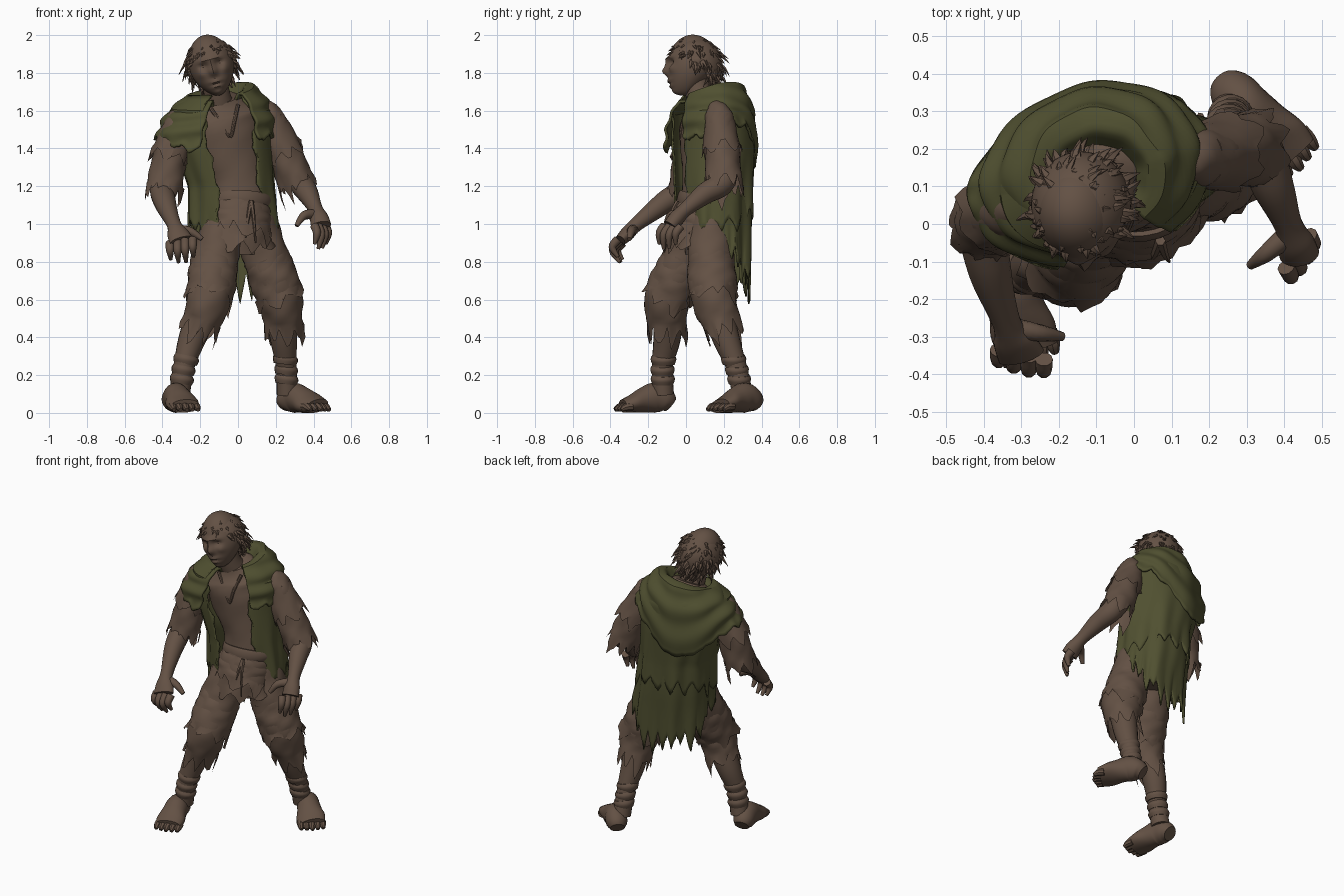
import bpy, bmesh, math, random
from mathutils import Vector, Matrix

if "Cube" in bpy.data.objects:
    bpy.data.objects.remove(bpy.data.objects["Cube"])

random.seed(7)
X = Vector((1, 0, 0))
YAW = math.radians(18)                      # body is turned a little to +x
SIDE = Vector((math.cos(YAW), math.sin(YAW), 0))
BACK = Vector((-math.sin(YAW), math.cos(YAW), 0))


def material(name, rgb):
    m = bpy.data.materials.new(name)
    m.diffuse_color = (*rgb, 1)
    m.use_nodes = True
    m.node_tree.nodes["Principled BSDF"].inputs["Base Color"].default_value = m.diffuse_color
    return m


BROWN = material("dull brown", (0.125, 0.082, 0.058))
GREEN = material("moss green", (0.08, 0.08, 0.03))


def finish(bm, name, mat, thick=0):
    bmesh.ops.recalc_face_normals(bm, faces=bm.faces)
    me = bpy.data.meshes.new(name)
    bm.to_mesh(me)
    bm.free()
    ob = bpy.data.objects.new(name, me)
    bpy.context.collection.objects.link(ob)
    me.materials.append(mat)
    if thick:
        s = ob.modifiers.new("thickness", 'SOLIDIFY')
        s.thickness, s.offset = thick, 0
    return ob


def spline(pts, k):
    """Catmull-Rom through tuples (x, y, z, ra, rb)."""
    P = [pts[0]] + list(pts) + [pts[-1]]
    out = []
    for i in range(1, len(P) - 2):
        for j in range(k):
            t = j / k
            out.append([0.5 * (2*b + (c-a)*t + (2*a-5*b+4*c-d)*t*t + (3*b-a-3*c+d)*t**3)
                        for a, b, c, d in zip(P[i-1], P[i], P[i+1], P[i+2])])
    return out + [list(pts[-1])]


def teeth(n, depth, period=4):
    """Torn edge: pointed shreds of uneven length and width."""
    out = []
    while len(out) < n:
        p, h = period + random.randint(-1, 2), random.uniform(.35, 1)
        out += [depth * (h * (1 - abs(2*i/p - 1)) + random.uniform(-.1, .1)) for i in range(p)]
    return out[:n]


def loft(bm, pts, n=20, ref=X, hem=0, wrinkle=0, k=5):
    """Tube along pts; hem > 0 leaves a torn open end, wrinkle adds cloth folds."""
    pts = spline([p if len(p) == 5 else (*p, p[3]) for p in pts], k)
    C = [Vector(p[:3]) for p in pts]
    ph, jag, rings = random.uniform(0, 6), teeth(n, hem), []
    for i, p in enumerate(pts):
        t = (C[min(i+1, len(C)-1)] - C[max(i-1, 0)]).normalized()
        u = (ref - t * ref.dot(t)).normalized()
        v = t.cross(u)
        ring = []
        for j in range(n):
            a = math.tau * j / n
            w = 1 + wrinkle * (math.sin(3*a + i*1.1 + ph) + .7 * math.sin(5*a - i*1.7 + ph))
            co = C[i] + u * (p[3]*w*math.cos(a)) + v * (p[4]*w*math.sin(a))
            if hem and i == len(pts) - 1:
                co += t * jag[j] + (co - C[i]) * random.uniform(-.05, .12)
            ring.append(bm.verts.new(co))
        rings.append(ring)
    for r, q in zip(rings, rings[1:]):
        for j in range(n):
            bm.faces.new((r[j], r[(j+1) % n], q[(j+1) % n], q[j]))
    bm.faces.new(rings[0])
    if not hem:
        bm.faces.new(rings[-1])


def tube(name, pts, mat=BROWN, **kw):
    bm = bmesh.new()
    loft(bm, pts, **kw)
    return finish(bm, name, mat)


def sheet(name, f, nu, nv, mat, thick):
    """Open cloth sheet from f(column 0..1, column index, row 0..1)."""
    bm = bmesh.new()
    g = [[bm.verts.new(f(i/nu, i, j/nv)) for j in range(nv+1)] for i in range(nu+1)]
    for i in range(nu):
        for j in range(nv):
            bm.faces.new((g[i][j], g[i+1][j], g[i+1][j+1], g[i][j+1]))
    return finish(bm, name, mat, thick)


def sample(table, s):
    """Linear lookup in rows (key, values...) with rising key."""
    for a, b in zip(table, table[1:]):
        if s <= b[0]:
            t = max(0, (s - a[0]) / (b[0] - a[0]))
            return [p + (q-p)*t for p, q in zip(a[1:], b[1:])]
    return table[-1][1:]


# --- tunic body, belt and torn skirt
tube("tunic", [(.02, .1, .84, .13, .1), (.02, .1, 1.05, .155, .13), (0, .12, 1.25, .16, .135),
               (-.06, .13, 1.45, .2, .16), (-.09, .13, 1.58, .21, .15), (-.1, .1, 1.67, .1, .09)],
     n=32, ref=SIDE, wrinkle=.012)
tube("belt", [(.02, .1, 1.1, .162, .14), (.02, .1, 1.12, .17, .147), (.02, .105, 1.14, .163, .141)], n=32, ref=SIDE, k=3)
for i, (z, r) in enumerate([(.97, .178), (.9, .185)]):
    tube(f"tunic_skirt_{i+1}", [(.02, .1, 1.12, .15, .135), (.01, .08, 1.04, .17, .155), (0, .065, z, r, .17)],
         n=44, ref=SIDE, hem=.12, wrinkle=.025)
bm = bmesh.new()
for dx, dz in ((-.015, -.17), (.012, -.2)):
    loft(bm, [(.07, -.045, 1.12, .014), (.07+dx, -.08, 1.04, .01), (.07+dx*2, -.1, 1.1+dz, .004)], n=6)
finish(bm, "belt_tie", BROWN)
tube("collar_edge", [(-.15, .01, 1.62, .01), (-.08, -.02, 1.52, .01), (-.04, -.03, 1.46, .008),
                     (-.02, -.015, 1.54, .01), (0, .035, 1.63, .01)], n=8)
tube("neck", [(-.09, .12, 1.58, .09), (-.11, .07, 1.68, .07), (-.13, .05, 1.78, .07)])

# --- legs: torn trousers, bare shins, wraps, feet
LEGS = {
    "right": ([(-.07, .06, 1.02, .11, .12), (-.12, .0, .82, .125), (-.15, -.095, .62, .118, .125), (-.195, -.1, .47, .1)],
              [(-.16, -.09, .6, .085), (-.24, -.1, .4, .073), (-.285, -.125, .25, .056), (-.31, -.12, .1, .056)],
              Vector((-.345, -.105, 0)), Vector((-.28, -.338, 0))),
    "left": ([(.09, .13, 1.02, .11, .12), (.15, .13, .82, .122), (.22, .145, .62, .118, .122), (.24, .19, .47, .1)],
             [(.22, .15, .6, .085), (.24, .21, .4, .072), (.255, .265, .25, .055), (.26, .3, .1, .055)],
             Vector((.258, .355, 0)), Vector((.42, .175, 0)))}
for side, (cloth, skin, heel, toe) in LEGS.items():
    tube(side + "_trouser_leg", cloth, n=38, hem=.14, wrinkle=.03, k=6)
    a, b = cloth[1], cloth[2]
    tube(side + "_trouser_patch", [(*a[:3], .12), (*[(p+q)/2 for p, q in zip(a[:3], b[:3])], .13), (*b[:3], .126)],
         n=30, hem=.1, wrinkle=.03)
    tube(side + "_shin", skin)
    bm = bmesh.new()
    for z in (.18, .23, .285):
        x, y, r = sample([(s[2], s[0], s[1], s[3]) for s in reversed(skin)], z)
        loft(bm, [(x-.004, y, z-.028, r), (x, y, z, r+.009), (x+.004, y, z+.02, r)], n=18, k=3)
    finish(bm, side + "_ankle_wraps", BROWN)
    bm = bmesh.new()
    prof = [(-.1, .045, .045), (.02, .063, .065), (.25, .068, .08), (.5, .075, .068), (.75, .088, .05), (.98, .08, .036)]
    loft(bm, [(*(heel.lerp(toe, t) + Vector((0, 0, h))), w, h) for t, w, h in prof], n=20)
    d = (toe - heel).normalized()
    across = Vector((-d.y, d.x, 0))
    for i in range(5):
        base = toe + across * (i-2) * .033 - d * (.025 + .007 * abs(i-2))
        loft(bm, [(*(base + Vector((0, 0, .034))), .022), (*(base + d*.035 + Vector((0, 0, .03))), .021),
                  (*(base + d*.062 + Vector((0, 0, .016))), .011)], n=8, k=3)
    for v in bm.verts:
        v.co.z = max(v.co.z, 0)
    finish(bm, side + "_foot", BROWN)

# --- arms: torn sleeves, bare forearms, clawed hands
ARMS = {
    "right": ([(-.26, .06, 1.61, .05), (-.315, .045, 1.52, .08), (-.355, .03, 1.38, .09), (-.39, .0, 1.19, .095)],
              [(-.35, .03, 1.35, .07), (-.4, .0, 1.2, .066), (-.385, -.12, 1.11, .058), (-.34, -.26, 1.0, .038),
               (-.32, -.31, .95, .056, .038), (-.3, -.35, .91, .064, .03)],
              (-.24, -.36, .92), (-.36, -.335, .9), (0, -.035, -.05), (.005, .0, -.11),
              [(-.32, -.28, .97, .03), (-.25, -.29, .96, .023), (-.19, -.3, .92, .012)]),
    "left": ([(.12, .16, 1.63, .045), (.17, .175, 1.56, .075), (.235, .19, 1.4, .088), (.305, .2, 1.23, .098)],
             [(.235, .19, 1.38, .07), (.325, .2, 1.23, .066), (.37, .1, 1.16, .056), (.41, -.0, 1.08, .038),
              (.43, -.05, 1.03, .05, .042), (.44, -.08, .99, .054, .04)],
             (.405, -.115, .99), (.465, -.03, .985), (.015, -.03, -.045), (.0, -.03, -.115),
             [(.41, -.03, 1.05, .03), (.35, -.08, 1.045, .023), (.31, -.11, .99, .012)])}
for side, (cloth, skin, k1, k2, mid, tip, thumb) in ARMS.items():
    tube(side + "_sleeve", cloth, n=38, hem=.15, wrinkle=.035, k=6)
    tube(side + "_sleeve_tatter", [(*cloth[1][:3], .075), (*cloth[2][:3], .102)], n=30, hem=.1, wrinkle=.03)
    tube(side + "_arm", skin)
    bm = bmesh.new()
    loft(bm, thumb, n=10)
    for i in range(4):
        k, long = Vector(k1).lerp(Vector(k2), i / 3), (.85, 1.05, 1, .8)[i]
        loft(bm, [(*k, .024), (*(k + Vector(mid)*long), .021), (*(k + Vector(tip)*long), .009)], n=10)
    finish(bm, side + "_fingers", BROWN)

# --- head: sculpted ball with brow, nose, mouth, chin and ears
HEAD = Matrix.Translation((-.14, .035, 1.84)) @ Matrix.Rotation(math.radians(-15), 4, 'Y')
BUMPS = [(0, -.035, .02, .024, .03), (0, .005, .015, .03, .014), (0, .035, .07, .014, .012),
         (-.045, .005, .022, .016, -.022), (.045, .005, .022, .016, -.022), (0, -.088, .035, .011, .012),
         (0, -.104, .03, .005, -.01), (0, -.115, .03, .01, .01), (0, -.155, .035, .02, .012),
         (-.065, -.035, .02, .02, .01), (.065, -.035, .02, .02, .01)]   # x, z, width, height, depth
bm = bmesh.new()
bmesh.ops.create_uvsphere(bm, u_segments=64, v_segments=48, radius=1)
for v in bm.verts:
    d = v.co.copy()
    low = max(0, -d.z)
    p = Vector((d.x * .118 * (1 - .3*low*low), d.y * (.13 if d.y < 0 else .14 * (1 - .5*low)) - .045*low*low, d.z * .165))
    if d.y < 0:
        p.y -= min(1, -2*d.y) * sum(h * math.exp(-((p.x-x)/w)**2 - ((p.z-z)/t)**2) for x, z, w, t, h in BUMPS)
    v.co = p
for s in (-1, 1):
    loft(bm, [(s*.105, .015, .02, .012, .02), (s*.125, .025, .0, .012, .028), (s*.112, .015, -.045, .01, .014)], n=10)
bm.transform(HEAD)
finish(bm, "head", BROWN)


# --- hair: cap with shaggy pointed locks
def below_hairline(p):
    return p.z < -.11 or p.z < .07 - .9 * (p.y + .1)


bm = bmesh.new()
bmesh.ops.create_uvsphere(bm, u_segments=48, v_segments=36, radius=1)
for v in bm.verts:
    v.co = Vector((v.co.x * .133, v.co.y * .146 + .012, v.co.z * .15))
bmesh.ops.delete(bm, geom=[v for v in bm.verts if below_hairline(v.co)], context='VERTS')
for i in range(330):
    a, z = random.uniform(0, math.tau), random.uniform(-.75, .95)
    r = math.sqrt(1 - z*z)
    d = Vector((r*math.cos(a), r*math.sin(a), z))
    p = Vector((d.x * .13, d.y * .143 + .012, d.z * .147))
    if below_hairline(p):
        continue
    down = Vector((d.x, d.y, 0)) * .6 * z + Vector((random.uniform(-.4, .4), random.uniform(-.4, .4), -r))
    q = p + down * random.uniform(.04, .085) * (.5 if p.y < -.04 else 1) + d * random.uniform(.004, .022)
    loft(bm, [(*(p - d*.02), .016, .009), (*(p*.6 + q*.4), .011, .007), (*q, .0008)], n=5, k=2, ref=d.cross(down))
bm.transform(HEAD)
finish(bm, "hair", BROWN)

# --- cloak: rows of height, centre x, centre y, half width, back depth, front depth
CLOAK = [(.6, 0, .14, .25, .185, .12), (.8, 0, .14, .25, .197, .15), (1.0, -.02, .135, .235, .213, .18),
         (1.2, -.035, .13, .225, .22, .185), (1.4, -.075, .13, .255, .225, .195), (1.6, -.09, .125, .27, .22, .185),
         (1.68, -.09, .13, .16, .16, .14)]


def cloak(name, start, end, bottom, rag, grow):
    n = 120
    jag = teeth(n + 1, rag, 7)

    def f(s, i, t):
        a = math.radians(start + (end - start) * s)
        z = 1.68 + (bottom(a) - 1.68) * t
        cx, cy, w, back, front = sample(CLOAK, z)
        c = math.cos(a)
        fold = 1 + grow + .04 * t * t * (math.sin(8*a + 3*t) + .6 * math.sin(13*a - 2*t))
        edge = .05 * math.sin(23*t) + .03 * math.sin(51*t) if i in (0, n) else 0
        p = Vector((cx, cy, z)) + SIDE * (w * math.sin(a + edge)) * fold + BACK * (c * (back if c > 0 else front)) * fold
        p.z -= jag[i] * max(0, t - .85) / .15
        return p
    return sheet(name, f, n, 26, GREEN, .01)


cloak("cloak_upper_layer", -147, 154, lambda a: 1.03 + .07 * math.cos(a), .1, .015)
cloak("cloak_lower_layer", -112, 112, lambda a: .8 - .07 * math.cos(a) + .12 * abs(math.sin(a))**6, .15, -.02)

# --- hood mantle draped over the shoulders: row, half width, depth, height
MANTLE = [(0, .1, .08, 1.66), (.15, .14, .13, 1.73), (.3, .18, .18, 1.735), (.55, .255, .225, 1.67),
          (.75, .295, .24, 1.61), (1, .32, .243, 1.54)]
jag_m = teeth(101, .06, 6)


def mantle(s, i, t):
    a = math.radians(-150 + 302 * s)
    w, d, z = sample(MANTLE, t)
    c, sn = math.cos(a), math.sin(a)
    fold = 1 + .03 * math.sin(t * 22 - 5 * c) * min(1, 3*t) + .012 * math.sin(9*a)
    w *= .94 if sn > 0 else 1.03 + .05 * t
    d *= 1 if c > 0 else .88
    z += (.03 if sn > 0 else .05) * sn - .05 * (1 - c) * .5 - .25 * t * t * max(0, c)**3 - .06 * t * max(0, -c)
    p = Vector((-.09, .122, z)) + SIDE * w * sn * fold + BACK * d * c * fold
    p.z -= jag_m[i] * max(0, t - .85) / .15 * (1 - .7 * max(0, c))
    return p


sheet("hood_mantle", mantle, 100, 30, GREEN, .014)

# --- smooth shading with crisp torn edges
bpy.ops.object.select_all(action='SELECT')
bpy.context.view_layer.objects.active = bpy.context.selected_objects[0]
bpy.ops.object.shade_smooth_by_angle(angle=math.radians(40))
